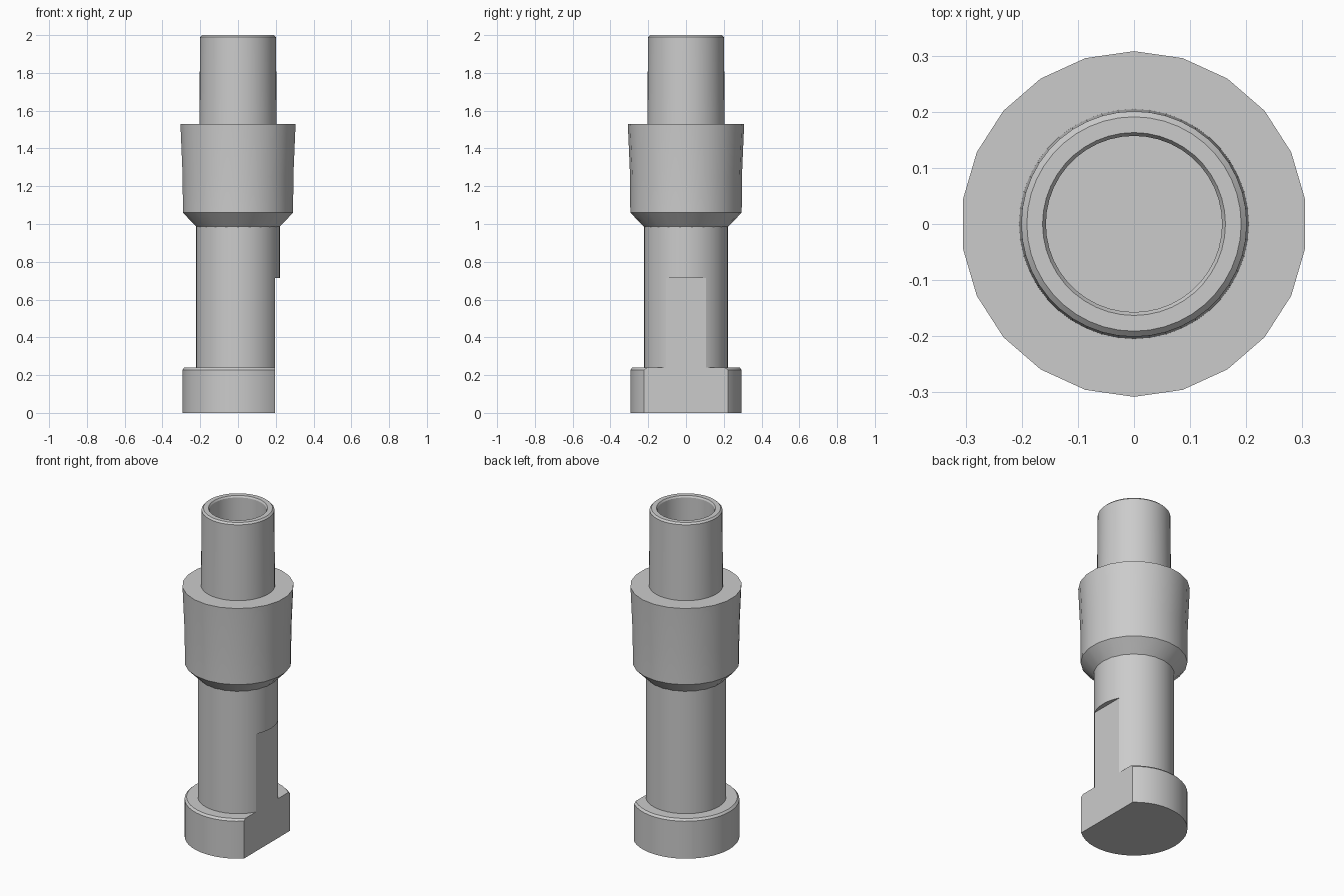
import bpy, bmesh
from math import sin, cos, pi, radians

cube = bpy.data.objects.get("Cube")
if cube:
    bpy.data.objects.remove(cube, do_unlink=True)

grey = bpy.data.materials.new("plain grey")
grey.use_nodes = True
grey.diffuse_color = (0.6, 0.6, 0.6, 1)
grey.node_tree.nodes["Principled BSDF"].inputs["Base Color"].default_value = (0.6, 0.6, 0.6, 1)


def finish(name, bm):
    bmesh.ops.recalc_face_normals(bm, faces=bm.faces)
    mesh = bpy.data.meshes.new(name)
    bm.to_mesh(mesh)
    bm.free()
    mesh.materials.append(grey)
    obj = bpy.data.objects.new(name, mesh)
    bpy.context.collection.objects.link(obj)
    return obj


def lathe(name, profile, sides):
    """Turn (radius, height) points about z and cap both ends."""
    bm = bmesh.new()
    angles = [pi / 2 + 2 * pi * i / sides for i in range(sides)]
    rings = [[bm.verts.new((r * cos(a), r * sin(a), z)) for a in angles] for r, z in profile]
    for low, high in zip(rings, rings[1:]):
        for i in range(sides):
            j = (i + 1) % sides
            bm.faces.new((low[i], low[j], high[j], high[i]))
    bm.faces.new(rings[0])
    bm.faces.new(rings[-1])
    return finish(name, bm)


def smooth(obj):
    bpy.ops.object.select_all(action='DESELECT')
    obj.select_set(True)
    bpy.context.view_layer.objects.active = obj
    bpy.ops.object.shade_smooth_by_angle(angle=radians(28))


# Shaft with the foot flange
shaft = lathe("shaft_and_foot", [(0.295, 0), (0.295, 0.228), (0.284, 0.24),
                                 (0.222, 0.24), (0.222, 1.1)], 44)

# Flats milled on both sides of the shaft and foot
flat, top = 0.195, 0.715
for side, name in ((1, "left_flat_cutter"), (-1, "right_flat_cutter")):
    bm = bmesh.new()
    bmesh.ops.create_cube(bm, size=1)
    for v in bm.verts:
        v.co.x = side * (flat if v.co.x < 0 else 0.5)
        v.co.z = -0.2 if v.co.z < 0 else top
    cutter = finish(name, bm)
    cutter.hide_render = True
    cutter.hide_set(True)
    cut = shaft.modifiers.new(name, 'BOOLEAN')
    cut.operation = 'DIFFERENCE'
    cut.solver = 'EXACT'
    cut.object = cutter

# Apply the cuts, then drop the cutters
bpy.context.view_layer.update()
baked = bpy.data.meshes.new_from_object(
    shaft.evaluated_get(bpy.context.evaluated_depsgraph_get()))
for mod in list(shaft.modifiers):
    helper = mod.object
    shaft.modifiers.remove(mod)
    bpy.data.objects.remove(helper, do_unlink=True)
shaft.data = baked

# Flared collar with a conical underside
collar = lathe("collar", [(0.222, 0.985), (0.295, 1.06), (0.296, 1.25),
                          (0.308, 1.53)], 22)

# Hollow upper tube with chamfered rim and blind bore
tube = lathe("upper_tube", [(0.205, 1.5), (0.201, 1.99), (0.191, 2.0), (0.163, 2.0),
                            (0.157, 1.99), (0.157, 1.531)], 44)

for part in (shaft, collar, tube):
    smooth(part)
